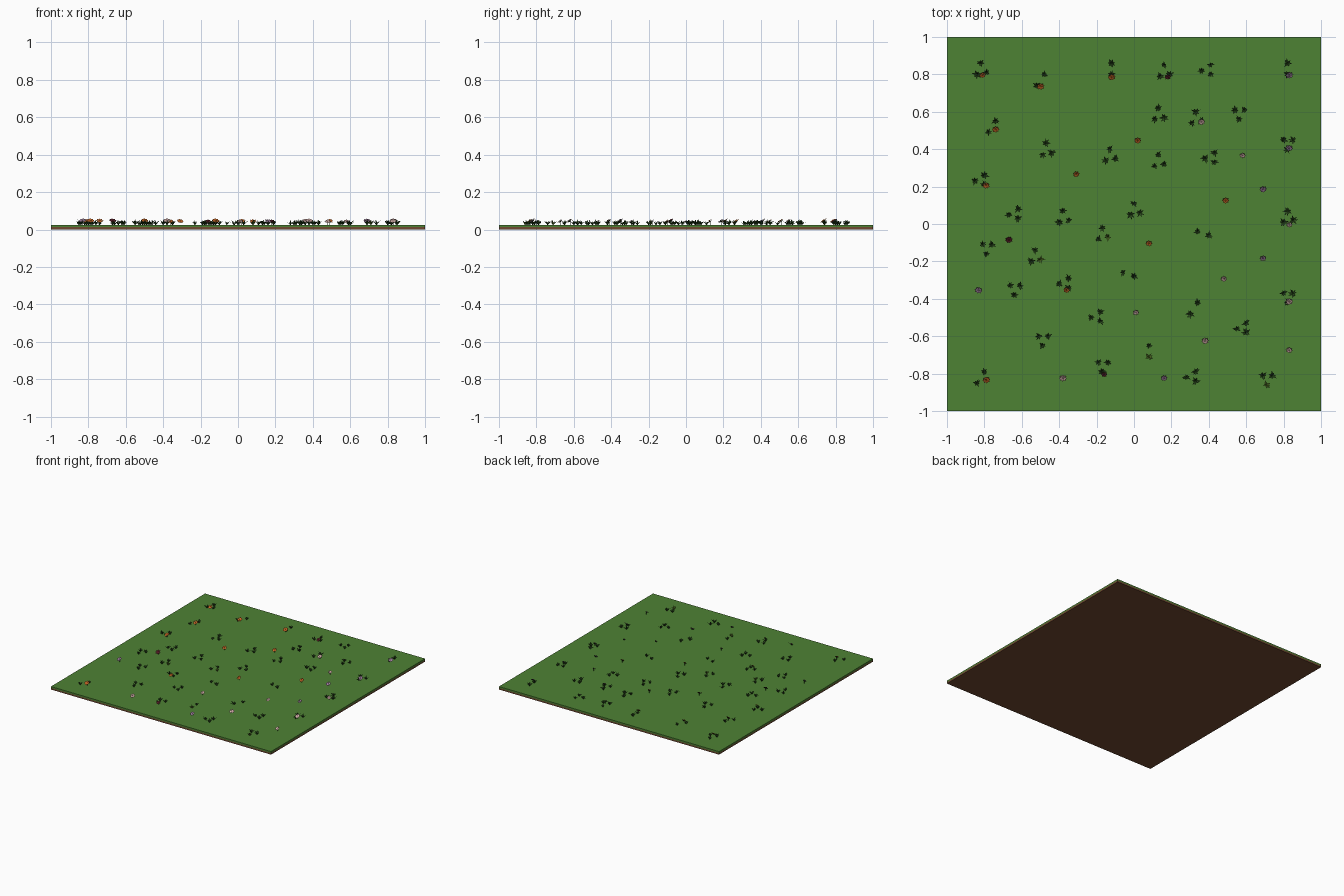
import bpy, bmesh, math, random
from mathutils import Matrix, Vector

random.seed(4)
cube = bpy.data.objects.get("Cube")
if cube:
    bpy.data.objects.remove(cube)


def material(name, r, g, b):
    m = bpy.data.materials.new(name)
    m.use_nodes = True
    m.diffuse_color = (r, g, b, 1)
    m.node_tree.nodes["Principled BSDF"].inputs["Base Color"].default_value = (r, g, b, 1)
    return m


lawn = material("lawn green", 0.076, 0.223, 0.034)
soil = material("soil brown", 0.16, 0.065, 0.03)
leaf = material("dark leaf green", 0.022, 0.065, 0.012)
young = material("young leaf green", 0.09, 0.17, 0.02)
orange = material("petal orange", 0.6, 0.14, 0.02)
maroon = material("petal maroon", 0.1, 0.012, 0.02)
pink = material("petal pale pink", 0.65, 0.42, 0.4)
mauve = material("petal mauve", 0.34, 0.2, 0.33)

TOP = 0.025


def finish(bm, name, materials):
    mesh = bpy.data.meshes.new(name)
    bm.to_mesh(mesh)
    bm.free()
    for m in materials:
        mesh.materials.append(m)
    return mesh


def place(mesh, name, x, y, turn=0, size=1):
    ob = bpy.data.objects.new(name, mesh)
    ob.location = (x, y, TOP)
    ob.rotation_euler.z = turn
    ob.scale = (size, size, size)
    bpy.context.collection.objects.link(ob)
    return ob


def slab(name, low, high, mat):
    bm = bmesh.new()
    bmesh.ops.create_cube(bm, size=1)
    bmesh.ops.transform(bm, verts=bm.verts, matrix=Matrix.Translation((0, 0, (low + high) / 2))
                        @ Matrix.Diagonal((2, 2, high - low, 1)))
    ob = bpy.data.objects.new(name, finish(bm, name, [mat]))
    bpy.context.collection.objects.link(ob)


def blade(bm, angle, reach, height, width):
    """Arched leaf: narrow foot, wide middle, pointed tip."""
    spin = Matrix.Rotation(angle, 3, "Z")

    def point(out, side, up):
        return bm.verts.new(spin @ Vector((out * reach, side * width, up * height)))

    foot = [point(0.05, s, 0) for s in (-0.25, 0.25)]
    middle = [point(0.5, s, 0.65) for s in (-0.5, 0.5)]
    tip = point(1, 0, 1)
    bm.faces.new((foot[0], foot[1], middle[1], middle[0]))
    bm.faces.new((middle[0], middle[1], tip))


def tuft_mesh(mat):
    bm = bmesh.new()
    for i in range(7):
        angle = math.tau * i / 7 + random.uniform(-0.3, 0.3)
        blade(bm, angle, random.uniform(0.017, 0.029), random.uniform(0.012, 0.025), 0.009)
    blade(bm, random.uniform(0, math.tau), 0.008, 0.03, 0.008)
    return finish(bm, "tuft", [mat])


def flower_mesh(petal):
    bm = bmesh.new()
    tilt = Matrix.Translation((0, -0.004, 0.022)) @ Matrix.Rotation(math.radians(33), 4, "X")
    # two rings of petals around a small domed heart
    for count, radius, lift in ((8, 0.022, 0), (6, 0.014, 0.003)):
        for i in range(count):
            a = math.tau * i / count + lift * 100
            half = math.pi / count * 0.85
            pts = [(0, 0, lift)]
            for da, r in ((-half, 0.75), (0, 1), (half, 0.75)):
                pts.append((math.cos(a + da) * r * radius, math.sin(a + da) * r * radius, lift + 0.002))
            bm.faces.new([bm.verts.new(tilt @ Vector(p)) for p in pts])
    bmesh.ops.create_icosphere(bm, subdivisions=1, radius=0.004,
                               matrix=tilt @ Matrix.Translation((0, 0, 0.003)))
    # green cup and stem underneath
    old = set(bm.faces)
    bmesh.ops.create_cone(bm, segments=8, radius1=0.002, radius2=0.016, depth=0.005,
                          matrix=tilt @ Matrix.Translation((0, 0, -0.0035)))
    bmesh.ops.create_cone(bm, segments=5, cap_ends=True, radius1=0.0015, radius2=0.0015, depth=0.022,
                          matrix=Matrix.Translation((0, 0, 0.01)))
    for f in bm.faces:
        if f not in old:
            f.material_index = 1
    return finish(bm, "flower", [petal, leaf])


# ground
slab("soil_layer", 0, 0.013, soil)
slab("lawn_layer", 0.013, TOP, lawn)

# leafy clumps: arrangement of tufts, then clump centres in hundredths
clumps = [
    (((0, 4), (-2, -2), (3, -1)),
     ((-82, 82), (16, 81), (13, 58), (33, 56), (-47, 39), (-13, 36), (13, 33), (-38, 3),
      (0, 7), (-17, -6), (82, 3), (-53, -18))),
    (((2, 3), (-3, 0), (2, -2)),
     ((39, 82), (41, 35), (-82, 23), (-64, 5), (-37, -32), (-20, -50), (58, -56), (31, -82))),
    (((-2, 2), (3, 2), (0, -3)),
     ((56, 59), (82, 43), (-79, -13), (-64, -35), (82, -39), (-49, -62), (-17, -76), (71, -83))),
    (((-3, 1), (3, -1)), ((37, -5), (-3, -27))),
    (((2, 3), (-2, -3)), ((32, -45), (-82, -82), (-50, 77), (-76, 52))),
    (((0, 3), (0, -3)), ((8, -68), (-12, 83), (82, 83))),
]
tufts = [tuft_mesh(leaf) for _ in range(5)]
bright_tuft = tuft_mesh(young)
bright_clumps = {(-53, -18), (71, -83), (-17, -6), (8, -68)}
for offsets, centres in clumps:
    for cx, cy in centres:
        for i, (dx, dy) in enumerate(offsets):
            last = i == len(offsets) - 1
            mesh = bright_tuft if last and (cx, cy) in bright_clumps else random.choice(tufts)
            place(mesh, "grass_tuft", (cx + dx) / 100, (cy + dy) / 100,
                  random.uniform(0, math.tau), random.uniform(0.8, 1))

# flowers by colour, in hundredths
beds = [
    ("orange_flower", orange, ((-81, 80), (-50, 74), (-12, 79), (-74, 51), (2, 45), (-31, 27),
                               (-79, 21), (49, 13), (8, -10), (-36, -35), (-79, -83))),
    ("maroon_flower", maroon, ((18, 79), (-67, -8), (-16, -80))),
    ("pink_flower", pink, ((36, 55), (58, 37), (83, 0), (48, -29), (83, -41), (38, -62),
                           (83, -67), (1, -47), (-38, -82))),
    ("mauve_flower", mauve, ((83, 80), (83, 41), (69, 19), (69, -18), (-83, -35), (16, -82))),
]
for name, mat, spots in beds:
    mesh = flower_mesh(mat)
    for x, y in spots:
        place(mesh, name, x / 100, y / 100, random.uniform(-0.3, 0.3), random.uniform(0.8, 1))
